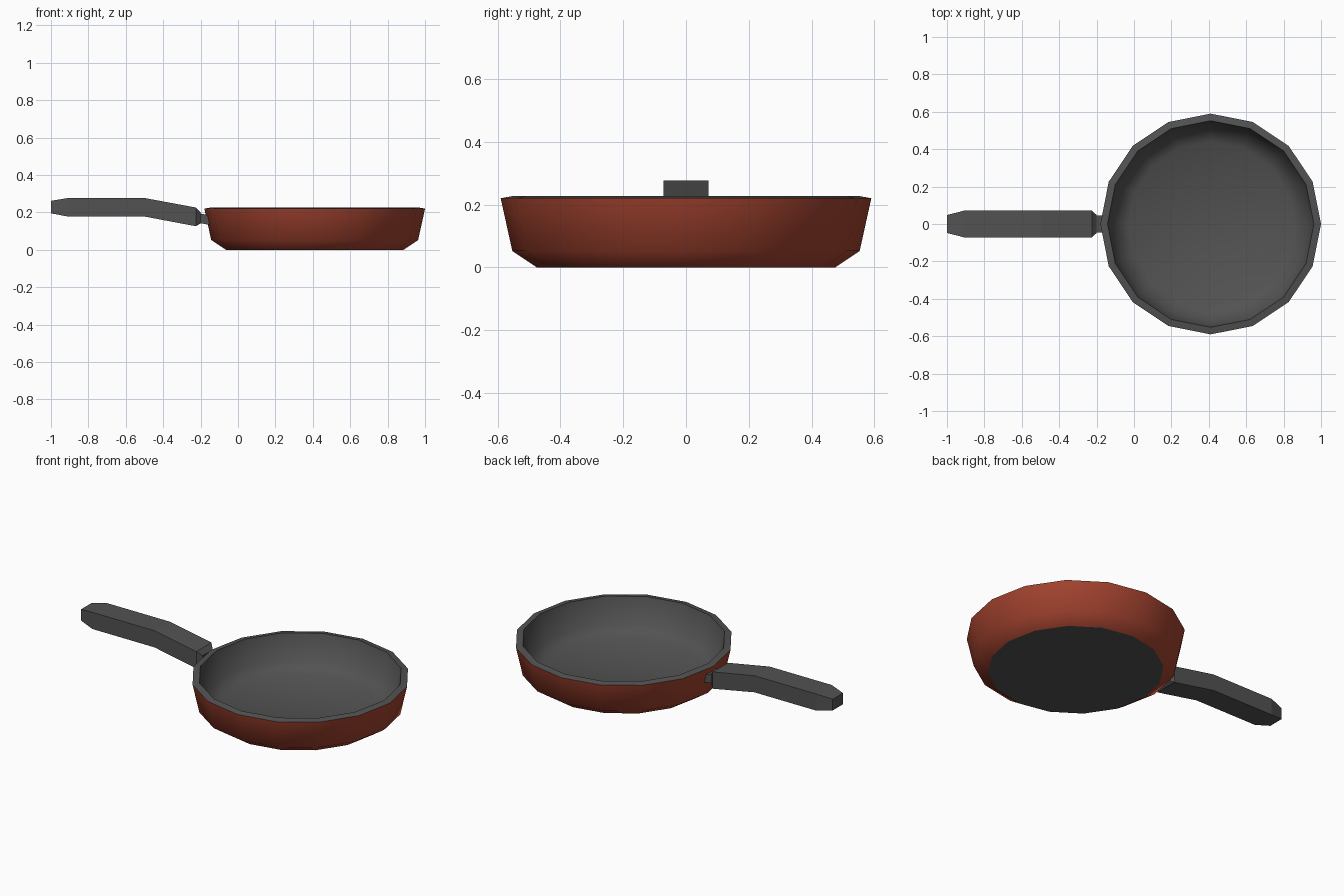
import bpy, bmesh, math

if "Cube" in bpy.data.objects:
    bpy.data.objects.remove(bpy.data.objects["Cube"])

def material(name, rgb):
    m = bpy.data.materials.new(name)
    m.diffuse_color = (*rgb, 1)
    m.use_nodes = True
    m.node_tree.nodes["Principled BSDF"].inputs["Base Color"].default_value = m.diffuse_color
    return m

GREY = material("dark grey", (0.085, 0.085, 0.085))
RED = material("brick red", (0.36, 0.055, 0.028))

def finish(name, bm, mats):
    bmesh.ops.recalc_face_normals(bm, faces=bm.faces)
    me = bpy.data.meshes.new(name)
    bm.to_mesh(me)
    bm.free()
    for m in mats:
        me.materials.append(m)
    ob = bpy.data.objects.new(name, me)
    bpy.context.collection.objects.link(ob)
    return ob

def loft(bm, rings):
    """Skin a list of point rings and cap both ends; returns bands of faces."""
    vs = [[bm.verts.new(p) for p in r] for r in rings]
    n = len(vs[0])
    bands = [[bm.faces.new(vs[0])]]
    for a, b in zip(vs, vs[1:]):
        bands.append([bm.faces.new((a[i], a[(i + 1) % n], b[(i + 1) % n], b[i])) for i in range(n)])
    bands.append([bm.faces.new(vs[-1])])
    return vs, bands

# Pan body: 16-sided revolved profile (radius, height), outside then inside
SIDES, CX = 16, 0.41
profile = [(0.475, 0), (0.553, 0.052), (0.59, 0.22), (0.552, 0.227), (0.515, 0.075), (0.44, 0.03)]
rings = [[(CX + r * math.cos(2 * math.pi * i / SIDES), r * math.sin(2 * math.pi * i / SIDES), z)
          for i in range(SIDES)] for r, z in profile]
bm = bmesh.new()
vs, bands = loft(bm, rings)
for k, band in enumerate(bands):
    for f in band:
        f.smooth = True
        f.material_index = 1 if k in (1, 2) else 0   # red outer wall
for k in (0, 2, 3):                                   # crisp base and rim edges
    for i in range(SIDES):
        bm.edges.get((vs[k][i], vs[k][(i + 1) % SIDES])).smooth = False
finish("pan_body", bm, [GREY, RED])

# Handle and neck: rectangular sections (x, half width, bottom, top)
def bar(name, sections):
    bm = bmesh.new()
    loft(bm, [[(x, -w, lo), (x, w, lo), (x, w, hi), (x, -w, hi)] for x, w, lo, hi in sections])
    finish(name, bm, [GREY])

bar("handle", [(-1, 0.048, 0.195, 0.262), (-0.91, 0.071, 0.178, 0.277), (-0.5, 0.071, 0.178, 0.277),
               (-0.225, 0.071, 0.126, 0.226), (-0.2, 0.048, 0.142, 0.2)])
bar("handle_neck", [(-0.205, 0.045, 0.143, 0.195), (-0.145, 0.045, 0.132, 0.182)])
